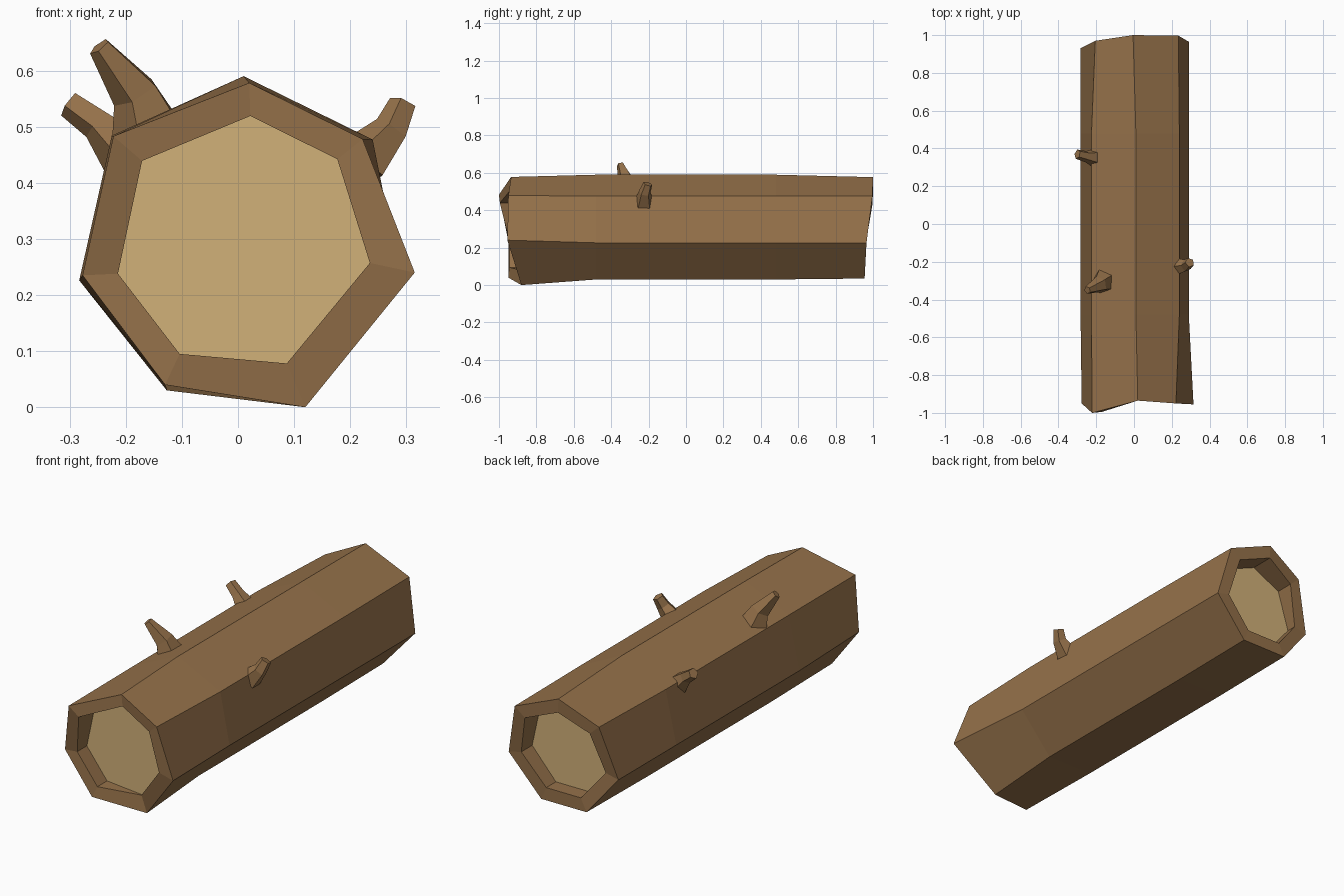
import bpy, bmesh, math
from mathutils import Vector

if "Cube" in bpy.data.objects:
    bpy.data.objects.remove(bpy.data.objects["Cube"])


def material(name, color):
    m = bpy.data.materials.new(name)
    m.diffuse_color = (*color, 1)
    m.use_nodes = True
    m.node_tree.nodes["Principled BSDF"].inputs["Base Color"].default_value = m.diffuse_color
    return m


bark = material("bark", (0.30, 0.165, 0.068))
wood = material("cut_wood", (0.64, 0.44, 0.19))


def loft(name, rings, mats, end_mat=0):
    """Skin a list of equal-sized point rings and cap both ends."""
    bm = bmesh.new()
    loops = [[bm.verts.new(p) for p in r] for r in rings]
    n = len(loops[0])
    for a, b in zip(loops, loops[1:]):
        for i in range(n):
            j = (i + 1) % n
            bm.faces.new((a[i], a[j], b[j], b[i]))
    for cap in (loops[0], loops[-1]):
        bm.faces.new(cap).material_index = end_mat
    bmesh.ops.recalc_face_normals(bm, faces=bm.faces)
    me = bpy.data.meshes.new(name)
    bm.to_mesh(me)
    bm.free()
    for m in mats:
        me.materials.append(m)
    ob = bpy.data.objects.new(name, me)
    bpy.context.collection.objects.link(ob)
    return ob


# Log: seven-sided trunk, ragged ends, recessed cut faces
section = [(0.01, 0.59), (0.24, 0.477), (0.29, 0.226), (0.12, 0.03),
           (-0.127, 0.03), (-0.283, 0.226), (-0.225, 0.484)]
front = [(0.02, -0.935, 0.578), (0.222, -0.95, 0.478), (0.315, -0.955, 0.24),
         (0.12, -0.88, 0.0), (-0.13, -0.95, 0.04), (-0.277, -0.95, 0.235),
         (-0.222, -1.0, 0.483)]
front_in = [(0.022, 0.519), (0.177, 0.442), (0.235, 0.257), (0.087, 0.078),
            (-0.104, 0.095), (-0.214, 0.238), (-0.171, 0.439)]
back = [(-0.005, 1.0, 0.577), (0.235, 0.997, 0.477), (0.29, 0.965, 0.226),
        (0.12, 0.955, 0.035), (-0.127, 0.955, 0.035), (-0.283, 0.93, 0.226),
        (-0.205, 0.97, 0.48)]
centre = Vector((0.005, 0, 0.295))
back_in = []
for p in back:
    c = Vector((centre.x, p[1], centre.z))
    back_in.append(c.lerp(Vector(p), 0.76))

rings = [[(x, -0.87, z) for x, z in front_in],
         [(x, f[1] + 0.005, z) for (x, z), f in zip(front_in, front)],
         front]
rings += [[(x, y, z) for x, z in section] for y in (-0.48, 0, 0.48)]
rings += [back, back_in, [(p.x, 0.88, p.z) for p in back_in]]
loft("log", rings, [bark, wood], end_mat=1)


# Branch stubs: bent five-sided tapers
def branch(name, path, radii):
    pts = [Vector(p) for p in path]
    out = []
    for k, (p, r) in enumerate(zip(pts, radii)):
        d = (pts[min(k + 1, len(pts) - 1)] - pts[max(k - 1, 0)]).normalized()
        u = d.cross(Vector((0, 1, 0))).normalized()
        v = d.cross(u)
        out.append([p + r * (math.cos(a) * u + math.sin(a) * v)
                    for a in (math.tau * i / 5 for i in range(5))])
    loft(name, out, [bark])


branch("top_branch",
       [(-0.16, -0.305, 0.495), (-0.182, -0.32, 0.56), (-0.247, -0.35, 0.643)],
       (0.068, 0.045, 0.021))
branch("left_branch",
       [(-0.2, 0.35, 0.455), (-0.25, 0.357, 0.505), (-0.3, 0.37, 0.541)],
       (0.052, 0.031, 0.026))
branch("right_branch",
       [(0.225, -0.225, 0.44), (0.275, -0.22, 0.495), (0.295, -0.204, 0.541)],
       (0.052, 0.033, 0.026))
